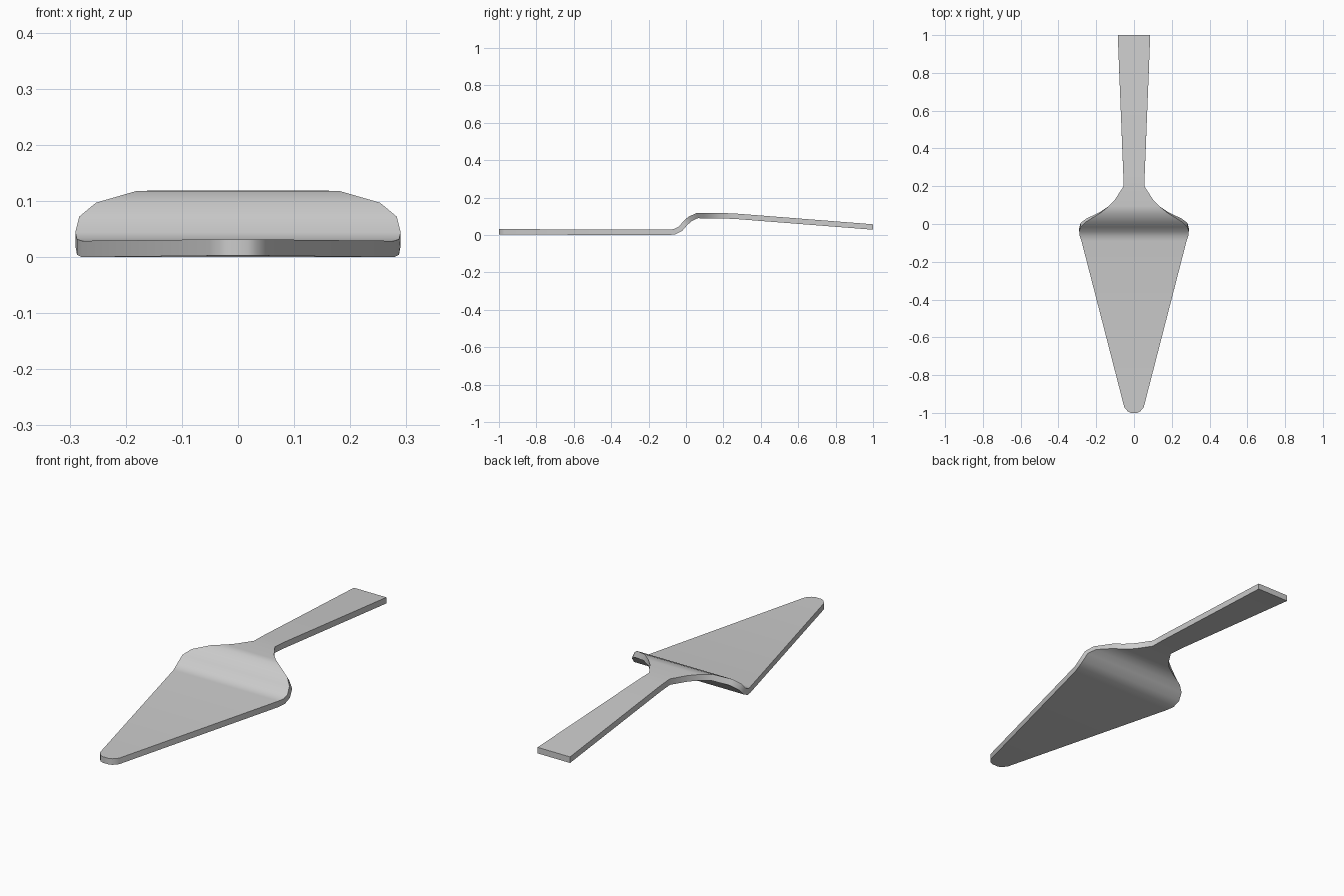
import bpy, bmesh, math
from mathutils import Vector

cube = bpy.data.objects.get("Cube")
if cube:
    bpy.data.objects.remove(cube, do_unlink=True)

steel = bpy.data.materials.new("brushed_grey")
steel.use_nodes = True
steel.diffuse_color = (0.6, 0.6, 0.6, 1)
steel.node_tree.nodes["Principled BSDF"].inputs["Base Color"].default_value = (0.6, 0.6, 0.6, 1)

HALF_THICKNESS = 0.0145

# Stations along the middle of the sheet: y, height, half width
STATIONS = [
    (-1.0, 0.017, 0.018), (-0.993, 0.017, 0.032), (-0.972, 0.017, 0.051),   # rounded tip
    (-0.09, 0.0145, 0.278), (-0.06, 0.018, 0.287), (-0.03, 0.033, 0.29),    # blade heel
    (-0.005, 0.062, 0.283), (0.02, 0.085, 0.253), (0.06, 0.104, 0.18),      # step up
    (0.095, 0.104, 0.133), (0.13, 0.104, 0.1), (0.2, 0.103, 0.055),         # shoulder
    (0.27, 0.1, 0.057), (1.0, 0.043, 0.086),                                # handle
]


def sheet_normal(i):
    """Upward normal of the centre line; the two ends are cut upright."""
    if i in (0, len(STATIONS) - 1):
        return Vector((0, 0, 1))
    a, b, c = (Vector((0, *STATIONS[k][:2])) for k in (i - 1, i, i + 1))
    tangent = ((b - a).normalized() + (c - b).normalized()).normalized()
    return Vector((0, -tangent.z, tangent.y))


# One bent sheet: four-cornered sections bridged from tip to handle
bm = bmesh.new()
rings = []
for i, (y, z, w) in enumerate(STATIONS):
    offset = sheet_normal(i) * HALF_THICKNESS
    rings.append([bm.verts.new(Vector((sx * w, y, z)) + offset * up)
                  for sx, up in ((-1, -1), (1, -1), (1, 1), (-1, 1))])
for near, far in zip(rings, rings[1:]):
    for k in range(4):
        n = (k + 1) % 4
        bm.faces.new((near[k], near[n], far[n], far[k]))
bm.faces.new(rings[0])
bm.faces.new(rings[-1])
bmesh.ops.recalc_face_normals(bm, faces=bm.faces)

# Rest the blade on the ground
lowest = min(v.co.z for v in bm.verts)
bmesh.ops.translate(bm, verts=bm.verts, vec=(0, 0, -lowest))

mesh = bpy.data.meshes.new("cake_server")
bm.to_mesh(mesh)
bm.free()
mesh.materials.append(steel)
server = bpy.data.objects.new("cake_server", mesh)
bpy.context.collection.objects.link(server)

# Smooth bends with crisp sheet edges
bpy.ops.object.select_all(action='DESELECT')
server.select_set(True)
bpy.context.view_layer.objects.active = server
bpy.ops.object.shade_smooth_by_angle(angle=math.radians(40))
